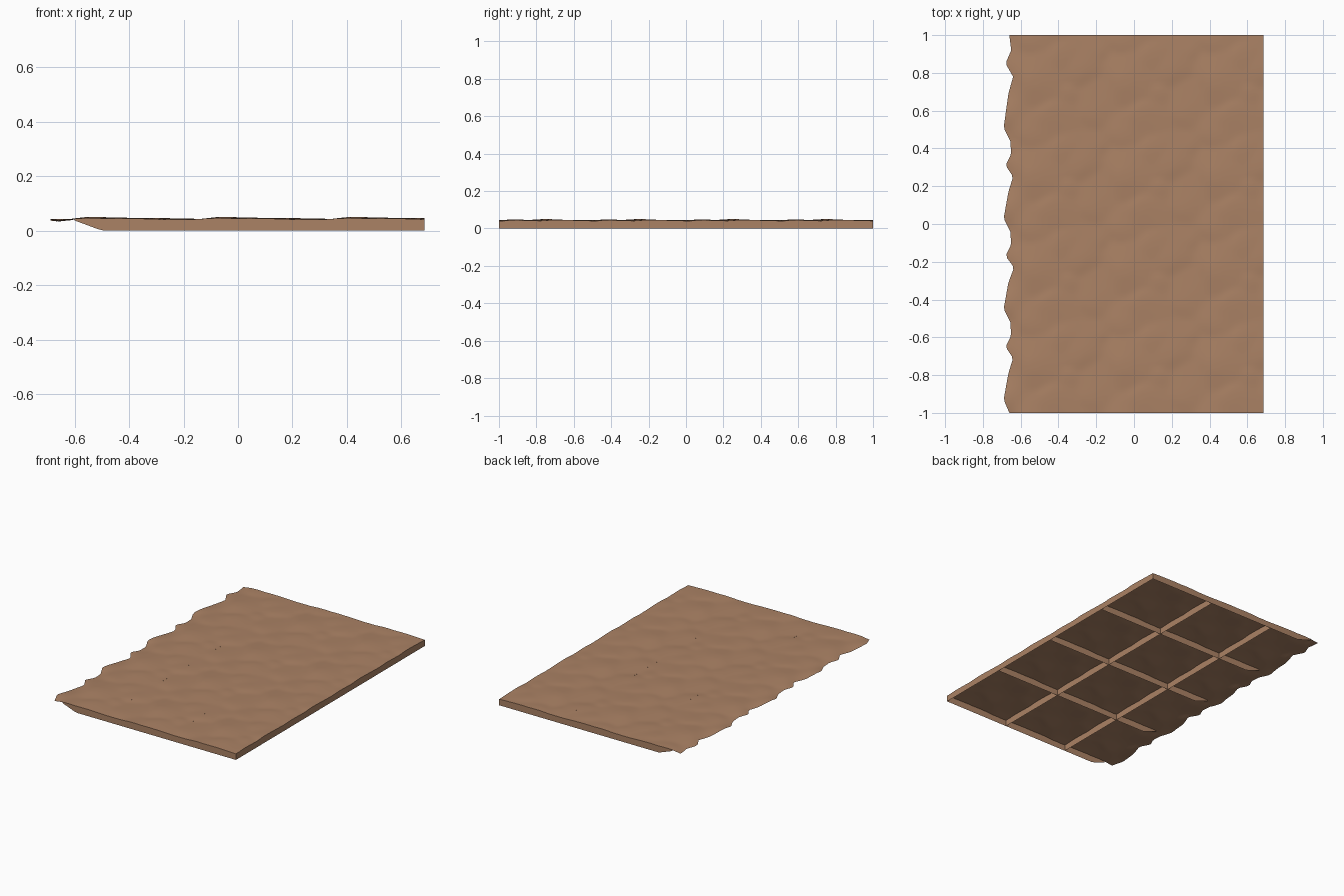
import bpy, bmesh, math

if "Cube" in bpy.data.objects:
    bpy.data.objects.remove(bpy.data.objects["Cube"])

RIGHT, LEFT, TX, TY = 0.685, -0.60, 0.48, 0.5     # extents and tile period

clay = bpy.data.materials.new("clay_brown")
clay.diffuse_color = (0.41, 0.225, 0.13, 1)
clay.use_nodes = True
clay.node_tree.nodes["Principled BSDF"].inputs["Base Color"].default_value = clay.diffuse_color

# One tile's slabs of rock: u, v, radius, height, lean direction
ROCKS = [(.12, .50, .30, .0125, 0.3), (.30, .20, .28, .0105, -.8), (.65, .60, .30, .0090, 2.2),
         (.75, .15, .26, .0080, 1.0), (.40, .80, .28, .0095, -.4), (.08, .92, .24, .0085, 0.8),
         (.88, .82, .20, .0055, 2.6), (.52, .42, .20, .0085, -2.0), (.92, .38, .18, .0045, 3.0)]


def height(x, y):
    """Repeating rocky height field."""
    u, v = ((x + 0.12) / TX) % 1, (y / TY) % 1
    best = 0.0
    for ru, rv, r, h, lean in ROCKS:
        du, dv = (u - ru + .5) % 1 - .5, (v - rv + .5) % 1 - .5
        reach = r * (1 + .5 * math.cos(math.atan2(dv, du) - lean))
        d = math.hypot(du, dv) / (reach * 1.5)
        best = max(best, h * min(1, 1.15 * (1 - d)))
    return 0.037 + best


# Broken left edge: y, x
JAG = [(-1, -.66), (-.93, -.69), (-.79, -.665), (-.71, -.64), (-.65, -.68), (-.59, -.65), (-.52, -.655),
       (-.45, -.69), (-.31, -.665), (-.23, -.635), (-.17, -.68), (-.11, -.65), (-.04, -.655),
       (.03, -.69), (.17, -.665), (.25, -.64), (.31, -.68), (.37, -.65), (.44, -.655),
       (.51, -.69), (.69, -.665), (.78, -.64), (.85, -.68), (.92, -.65), (1, -.66)]


def jag(y):
    for (y0, x0), (y1, x1) in zip(JAG, JAG[1:]):
        if y <= y1:
            return x0 + (x1 - x0) * (y - y0) / (y1 - y0)
    return JAG[-1][1]


def grid_object(name, rows):
    """Skin equal-length rows of points into a sheet."""
    bm = bmesh.new()
    vs = [[bm.verts.new(p) for p in row] for row in rows]
    for a, b in zip(vs, vs[1:]):
        for i in range(len(a) - 1):
            bm.faces.new((a[i], a[i + 1], b[i + 1], b[i]))
    # drop zero-height slivers where a wall runs out
    bmesh.ops.dissolve_degenerate(bm, dist=1e-5, edges=bm.edges[:])
    me = bpy.data.meshes.new(name)
    bm.to_mesh(me)
    bm.free()
    me.materials.append(clay)
    ob = bpy.data.objects.new(name, me)
    bpy.context.collection.objects.link(ob)
    return ob


NX, NY = 60, 100
xs = [LEFT + (RIGHT - LEFT) * i / NX for i in range(NX + 1)]
ys = [-1 + 2 * j / NY for j in range(NY + 1)]

# Rocky ground sheet, with a thin ragged lip overhanging on the left
rows = []
for y in ys:
    row = []
    for k in (1, .66, .33):
        x = LEFT + (jag(y) - LEFT) * k
        z = height(x, y) - .005 * k + .003 * math.sin(4 * math.pi * y / TY) * k
        row.append((x, y, z))
    row += [(x, y, height(x, y)) for x in xs]
    rows.append(row)
ground = grid_object("rocky_ground", rows)
for p in ground.data.polygons:
    p.use_smooth = True


def wall_x(name, y):
    """Thin wall along x, its foot cut back at the left end."""
    foot = [(x, y, min(height(x, y), max(0, (-.5 - x) * .37))) for x in xs]
    grid_object(name, [foot, [(x, y, height(x, y)) for x in xs]])


def wall_y(name, x):
    """Thin wall along y."""
    if x > 0.5:
        order = ys
    else:
        order = ys[::-1]
    grid_object(name, [[(x, y, 0) for y in order], [(x, y, height(x, y)) for y in order]])


# Outer walls and the crossing ribs underneath
for j in range(5):
    wall_x("front_wall" if j == 0 else "back_wall" if j == 4 else f"cross_rib_{j}", -1 + j * TY)
for i in range(3):
    wall_y("right_wall" if i == 0 else f"long_rib_{i}", RIGHT - i * TX)

# Back wall faces outward
back = bpy.data.objects["back_wall"].data
back.flip_normals()
